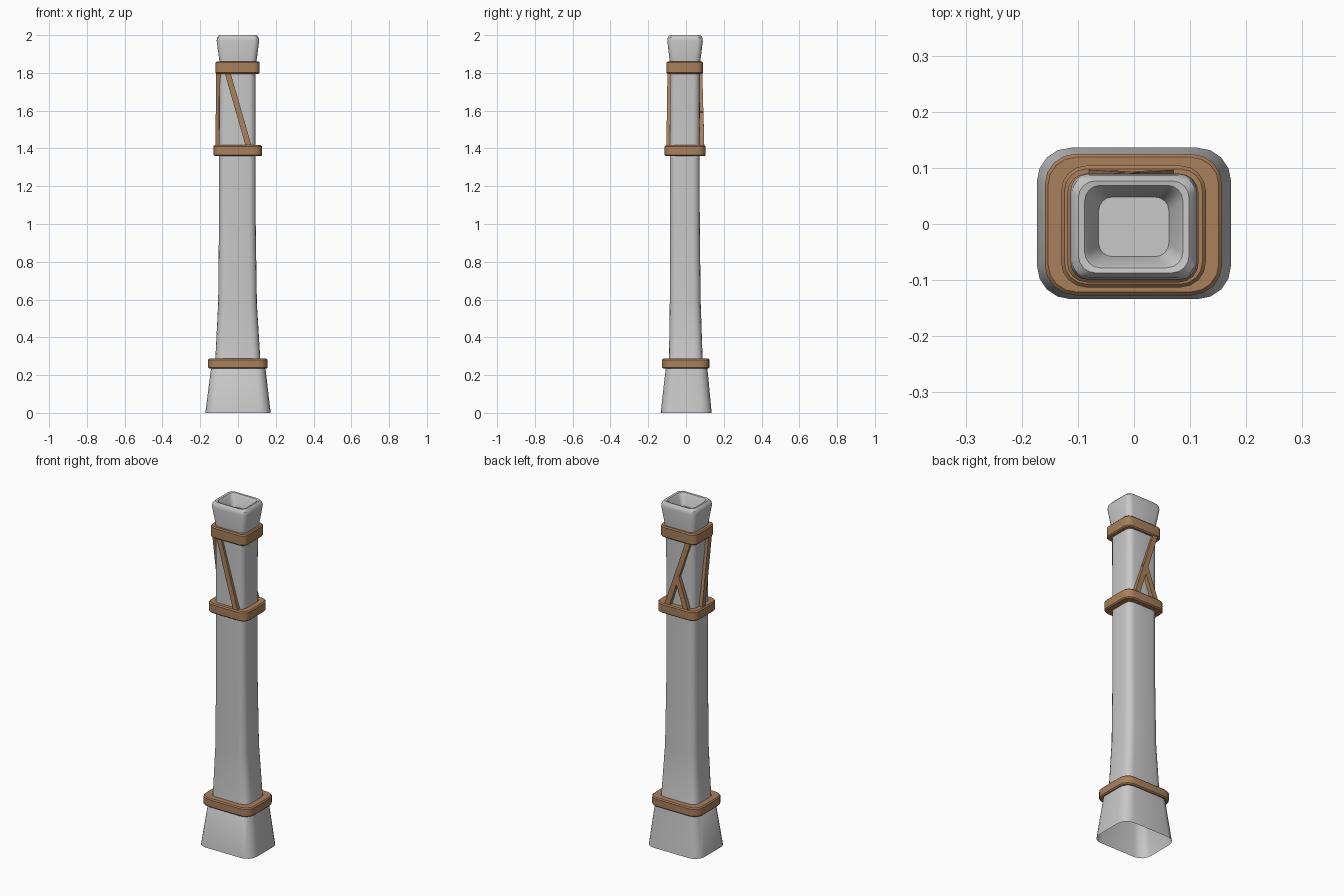
import bpy, bmesh, math
from mathutils import Vector

if "Cube" in bpy.data.objects:
    bpy.data.objects.remove(bpy.data.objects["Cube"])


def material(name, rgb):
    m = bpy.data.materials.new(name)
    m.diffuse_color = (*rgb, 1)
    m.use_nodes = True
    m.node_tree.nodes["Principled BSDF"].inputs["Base Color"].default_value = m.diffuse_color
    return m


STONE = material("pale grey", (0.58, 0.58, 0.58))
LEATHER = material("brown leather", (0.40, 0.215, 0.105))
SEG = 4


def section(z, x0, x1, y0, y1, r):
    """Rounded rectangle of points at height z."""
    pts = []
    corners = [(x1 - r, y1 - r), (x0 + r, y1 - r), (x0 + r, y0 + r), (x1 - r, y0 + r)]
    for i, (cx, cy) in enumerate(corners):
        for k in range(SEG + 1):
            a = math.pi / 2 * (i + k / SEG)
            pts.append((cx + r * math.cos(a), cy + r * math.sin(a), z))
    return pts


def finish(bm, name, mat, angle):
    bmesh.ops.recalc_face_normals(bm, faces=bm.faces[:])
    me = bpy.data.meshes.new(name)
    bm.to_mesh(me)
    bm.free()
    ob = bpy.data.objects.new(name, me)
    bpy.context.collection.objects.link(ob)
    me.materials.append(mat)
    bpy.ops.object.select_all(action='DESELECT')
    ob.select_set(True)
    bpy.context.view_layer.objects.active = ob
    bpy.ops.object.shade_smooth_by_angle(angle=math.radians(angle))
    return ob


def loft(name, sections, mat, closed=False, cap_end=False, angle=35):
    bm = bmesh.new()
    rings = [[bm.verts.new(p) for p in section(*s)] for s in sections]
    pairs = list(zip(rings, rings[1:]))
    if closed:
        pairs.append((rings[-1], rings[0]))
    for a, b in pairs:
        n = len(a)
        for i in range(n):
            j = (i + 1) % n
            bm.faces.new((a[i], a[j], b[j], b[i]))
    if cap_end:
        bm.faces.new(rings[-1])
    return finish(bm, name, mat, angle)


# tapered shaft with flared foot, open underneath, hollow rounded head
loft("shaft", [
    (0.0, -0.173, 0.173, -0.134, 0.136, 0.060),
    (0.24, -0.142, 0.145, -0.107, 0.113, 0.052),
    (0.26, -0.125, 0.125, -0.094, 0.095, 0.045),
    (0.285, -0.120, 0.118, -0.090, 0.088, 0.042),
    (0.58, -0.105, 0.100, -0.086, 0.078, 0.040),
    (0.98, -0.101, 0.094, -0.085, 0.073, 0.038),
    (1.38, -0.100, 0.093, -0.086, 0.072, 0.036),
    (1.82, -0.099, 0.093, -0.086, 0.074, 0.034),
    (1.86, -0.098, 0.098, -0.086, 0.076, 0.032),
    (1.97, -0.113, 0.112, -0.099, 0.089, 0.030),
    (1.988, -0.110, 0.109, -0.096, 0.086, 0.030),
    (2.0, -0.099, 0.098, -0.087, 0.077, 0.030),
    (1.998, -0.088, 0.087, -0.078, 0.069, 0.028),
    (1.988, -0.081, 0.080, -0.072, 0.063, 0.026),
    (1.93, -0.063, 0.062, -0.058, 0.048, 0.024),
], STONE, cap_end=True)


# wrapped bands with bevelled edges
def band(name, z0, z1, x0, x1, y0, y1, r, wall):
    b = 0.006

    def ring(z, d):
        return (z, x0 + d, x1 - d, y0 + d, y1 - d, max(r - d, 0.012))
    loft(name, [ring(z0, wall), ring(z0, b), ring(z0 + b, 0), ring(z1 - b, 0),
                ring(z1, b), ring(z1, wall)], LEATHER, closed=True)


band("lower_band", 0.235, 0.287, -0.159, 0.157, -0.127, 0.125, 0.055, 0.045)
band("middle_band", 1.36, 1.417, -0.130, 0.128, -0.113, 0.104, 0.045, 0.038)
band("upper_band", 1.795, 1.86, -0.119, 0.115, -0.104, 0.090, 0.035, 0.025)


# diagonal straps lying on the shaft faces
def strap(name, top, bottom, normal, width=0.030, thick=0.024):
    t, b, n = Vector(top), Vector(bottom), Vector(normal)
    side = (t - b).normalized().cross(n).normalized() * width / 2
    depth = n * thick / 2
    bm = bmesh.new()
    ends = [[bm.verts.new(p + side * i + depth * j)
             for i, j in ((-1, -1), (1, -1), (1, 1), (-1, 1))] for p in (t, b)]
    for i in range(4):
        j = (i + 1) % 4
        bm.faces.new((ends[0][i], ends[0][j], ends[1][j], ends[1][i]))
    for e in ends:
        bm.faces.new(e)
    finish(bm, name, LEATHER, 30)


strap("front_strap", (-0.058, -0.086, 1.81), (0.060, -0.092, 1.40), (0, -1, 0))
strap("left_strap", (-0.103, -0.060, 1.81), (-0.108, 0.010, 1.40), (-1, 0, 0))
strap("back_strap", (-0.075, 0.074, 1.81), (0.060, 0.085, 1.40), (0, 1, 0))
strap("back_branch_strap", (0.0, 0.080, 1.60), (-0.070, 0.085, 1.40), (0, 1, 0))
